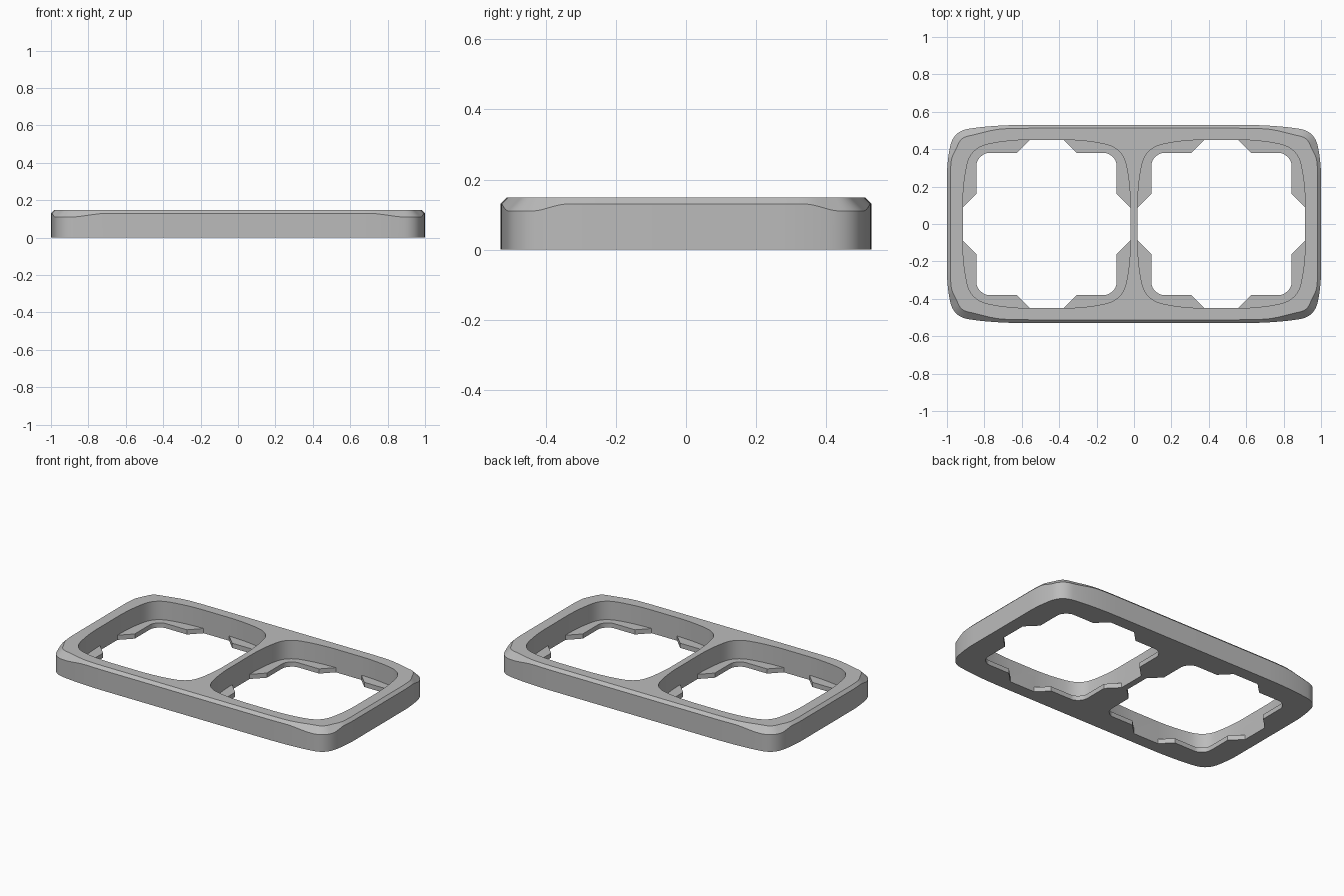
import bpy, bmesh, math
from mathutils import Vector

if "Cube" in bpy.data.objects:
    bpy.data.objects.remove(bpy.data.objects["Cube"], do_unlink=True)

HEIGHT, TAB_TOP, OPENING_X = 0.148, 0.03, 0.4675

grey = bpy.data.materials.new("plastic_grey")
grey.use_nodes = True
colour = (0.5, 0.5, 0.5, 1)
grey.diffuse_color = colour
grey.node_tree.nodes["Principled BSDF"].inputs["Base Color"].default_value = colour


def bezier(a, b, c, n):
    """Quadratic curve from a to c, without the last point."""
    a, b, c = Vector(a), Vector(b), Vector(c)
    return [a * (1 - t) ** 2 + b * 2 * t * (1 - t) + c * t * t
            for t in (i / n for i in range(n))]


def quadrant(points, n=10):
    """Chain of curves from the long side round the corner to the short side."""
    path = []
    for i in range(0, len(points) - 2, 2):
        path += bezier(*points[i:i + 3], n)
    return path + [Vector(points[-1])]


def mirror_loop(q):
    """Clockwise closed outline from its +x +y quadrant."""
    right = q + [Vector((p.x, -p.y)) for p in reversed(q)]
    return right + [Vector((-p.x, p.y)) for p in reversed(right)]


def loft(name, rings):
    """Closed solid through rings of equal length."""
    bm = bmesh.new()
    loops = [[bm.verts.new(p) for p in ring] for ring in rings]
    for low, high in zip(loops, loops[1:]):
        for i in range(len(low)):
            j = (i + 1) % len(low)
            bm.faces.new((low[i], low[j], high[j], high[i]))
    bm.faces.new(loops[0])
    bm.faces.new(loops[-1])
    bmesh.ops.recalc_face_normals(bm, faces=bm.faces)
    mesh = bpy.data.meshes.new(name)
    bm.to_mesh(mesh)
    bm.free()
    mesh.materials.append(grey)
    obj = bpy.data.objects.new(name, mesh)
    bpy.context.collection.objects.link(obj)
    return obj


def prism(name, outline, z0, z1, cx=0):
    return loft(name, [[(p.x + cx, p.y, z) for p in outline] for z in (z0, z1)])


def cut(target, cutter):
    """Subtract the cutter, apply the result and remove the cutter."""
    cutter.hide_render = True
    mod = target.modifiers.new("cut", "BOOLEAN")
    mod.operation, mod.solver, mod.object = "DIFFERENCE", "EXACT", cutter
    bpy.context.view_layer.update()
    graph = bpy.context.evaluated_depsgraph_get()
    mesh = bpy.data.meshes.new_from_object(target.evaluated_get(graph))
    target.modifiers.clear()
    target.data = mesh
    bpy.data.objects.remove(cutter, do_unlink=True)


# Outer shell with a bevel that widens at the corners
outer = mirror_loop(quadrant([(0.55, 0.53), (0.76, 0.53), (0.89, 0.508),
                              (0.968, 0.494), (0.984, 0.41),
                              (1.0, 0.33), (1.0, 0.25)]))
base, shoulder, rim = [], [], []
for i, p in enumerate(outer):
    along = outer[(i + 1) % len(outer)] - outer[i - 1]
    inward = Vector((along.y, -along.x)).normalized()
    near = min((abs(p.x) - 0.7) / 0.2, (abs(p.y) - 0.34) / 0.1)
    near = max(0, min(1, near))
    width = 0.018 + 0.02 * near * near * (3 - 2 * near)
    q = p + inward * width
    base.append((p.x, p.y, 0))
    shoulder.append((p.x, p.y, HEIGHT - width))
    rim.append((q.x, q.y, HEIGHT))
frame = loft("double_frame", [base, shoulder, rim])

# Opening outline, and the corner tab that stays at the bottom of it
opening = mirror_loop(quadrant([(0.1, 0.45), (0.22, 0.447), (0.31, 0.427),
                                (0.405, 0.407), (0.424, 0.32),
                                (0.445, 0.23), (0.4475, 0.12)]))
tab = ([Vector((0.03, 0.51)), Vector((0.16, 0.38))]
       + bezier((0.31, 0.38), (0.33, 0.38), (0.352, 0.36), 5)
       + bezier((0.352, 0.36), (0.375, 0.34), (0.375, 0.31), 5)
       + [Vector((0.375, 0.31)), Vector((0.375, 0.16)),
          Vector((0.51, 0.025)), Vector((0.51, 0.51))])

for side in (-1, 1):
    cx = side * OPENING_X
    hole = prism("opening_cutter", opening, -0.1, 0.3, cx)
    for sx in (-1, 1):
        for sy in (-1, 1):
            corner = [Vector((p.x * sx, p.y * sy)) for p in tab]
            cut(hole, prism("tab_block", corner, -0.2, TAB_TOP, cx))
    cut(frame, hole)

# Smooth curved walls, crisp edges
bpy.ops.object.select_all(action="DESELECT")
frame.select_set(True)
bpy.context.view_layer.objects.active = frame
bpy.ops.object.shade_smooth_by_angle(angle=math.radians(30))
